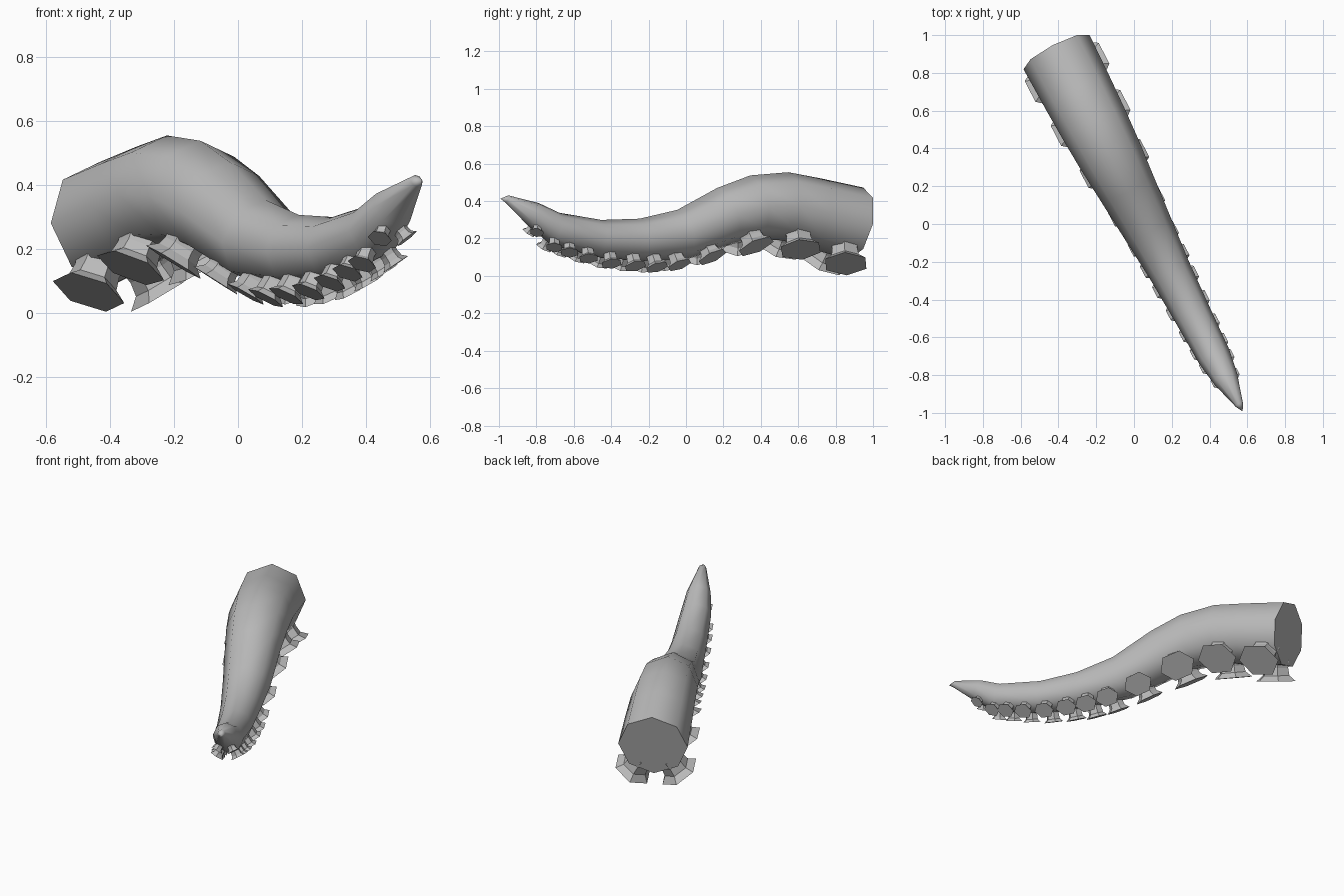
import bpy, bmesh, math
from mathutils import Vector

if "Cube" in bpy.data.objects:
    bpy.data.objects.remove(bpy.data.objects["Cube"])

grey = bpy.data.materials.new("plain_grey")
grey.diffuse_color = (0.5, 0.5, 0.5, 1)
grey.use_nodes = True
grey.node_tree.nodes["Principled BSDF"].inputs["Base Color"].default_value = grey.diffuse_color

# Vertical plane the arm lies in: origin, forward and sideways directions
ORIGIN = Vector((-0.41, 0.91, 0))
FWD = Vector((0.46, -0.888, 0)).normalized()
SIDE = Vector((-FWD.y, FWD.x, 0))
UP = Vector((0, 0, 1))

# Spine: distance along, height, radius
SPINE = [(0.0, .28, .197), (.25, .335, .19), (.425, .372, .183), (.614, .367, .172),
         (.786, .322, .157), (1.045, .222, .135), (1.30, .193, .113), (1.547, .20, .10),
         (1.815, .254, .088), (1.945, .33, .068), (2.105, .412, .021)]


def tilt(i):
    a, b = SPINE[max(i - 1, 0)], SPINE[min(i + 1, len(SPINE) - 1)]
    return math.atan2(b[1] - a[1], b[0] - a[0])


def frame(s):
    """Centre, radius, tangent and normal of the spine at distance s."""
    i = max(k for k in range(len(SPINE) - 1) if SPINE[k][0] <= s)
    a, b = SPINE[i], SPINE[i + 1]
    t = (s - a[0]) / (b[0] - a[0])
    z, r = a[1] + (b[1] - a[1]) * t, a[2] + (b[2] - a[2]) * t
    th = tilt(i) * (1 - t) + tilt(i + 1) * t
    tan = FWD * math.cos(th) + UP * math.sin(th)
    nor = UP * math.cos(th) - FWD * math.sin(th)
    return ORIGIN + FWD * s + UP * z, r, tan, nor


def loft(name, rings, start=None, end=None):
    """Skin rings of points; optional apex points close the ends with fans."""
    bm = bmesh.new()
    loops = [[bm.verts.new(p) for p in ring] for ring in rings]
    n = len(loops[0])
    for a, b in zip(loops, loops[1:]):
        for k in range(n):
            bm.faces.new((a[k], a[(k + 1) % n], b[(k + 1) % n], b[k]))
    for loop, apex in ((loops[0], start), (loops[-1], end)):
        if apex is None:
            bm.faces.new(loop)
        else:
            v = bm.verts.new(apex)
            for k in range(n):
                bm.faces.new((loop[k], loop[(k + 1) % n], v))
    bmesh.ops.recalc_face_normals(bm, faces=bm.faces)
    me = bpy.data.meshes.new(name)
    bm.to_mesh(me)
    bm.free()
    me.materials.append(grey)
    ob = bpy.data.objects.new(name, me)
    bpy.context.collection.objects.link(ob)
    return ob


def ellipse(c, u, v, n):
    return [c + u * math.cos(2 * math.pi * k / n) + v * math.sin(2 * math.pi * k / n)
            for k in range(n)]


# Eight-sided smooth arm with a flat root and a pointed tip
rings = []
for s, z, r in SPINE:
    c, _, tan, nor = frame(s)
    rings.append(ellipse(c, SIDE * r, nor * r, 8))
arm = loft("arm", rings, frame(0)[0], ORIGIN + FWD * 2.142 + UP * 0.413)
bpy.context.view_layer.objects.active = arm
arm.select_set(True)
bpy.ops.object.shade_smooth_by_angle(angle=math.radians(62))

# Two mirrored rows of hexagonal suckers: spine distance, reach, rim size
SUCKERS = [(.08, 1.40, .65), (.37, 1.37, .65), (.70, 1.33, .65), (.955, 1.3, .60),
           (1.135, 1.4, .55), (1.255, 1.5, .56), (1.37, 1.5, .58), (1.50, 1.5, .58),
           (1.625, 1.48, .58), (1.73, 1.45, .58), (1.815, 1.4, .56), (1.91, 1.35, .56)]
SPLAY = math.radians(29)
for i, (s, reach, rim) in enumerate(SUCKERS):
    c, r, tan, nor = frame(s)
    for sign, label in ((1, "right"), (-1, "left")):
        out = SIDE * (sign * math.sin(SPLAY)) - nor * math.cos(SPLAY)
        across = tan.cross(out)
        # buried foot, narrow neck, wide rim
        profile = [(0.75, 0.68), (1.0, 0.62), (reach - 0.17, 0.68), (reach, 1.0)]
        loft(f"sucker_{label}_{i + 1}",
             [ellipse(c + out * (r * d), tan * (r * rim * w), across * (r * rim * w * 0.92), 6)
              for d, w in profile])
